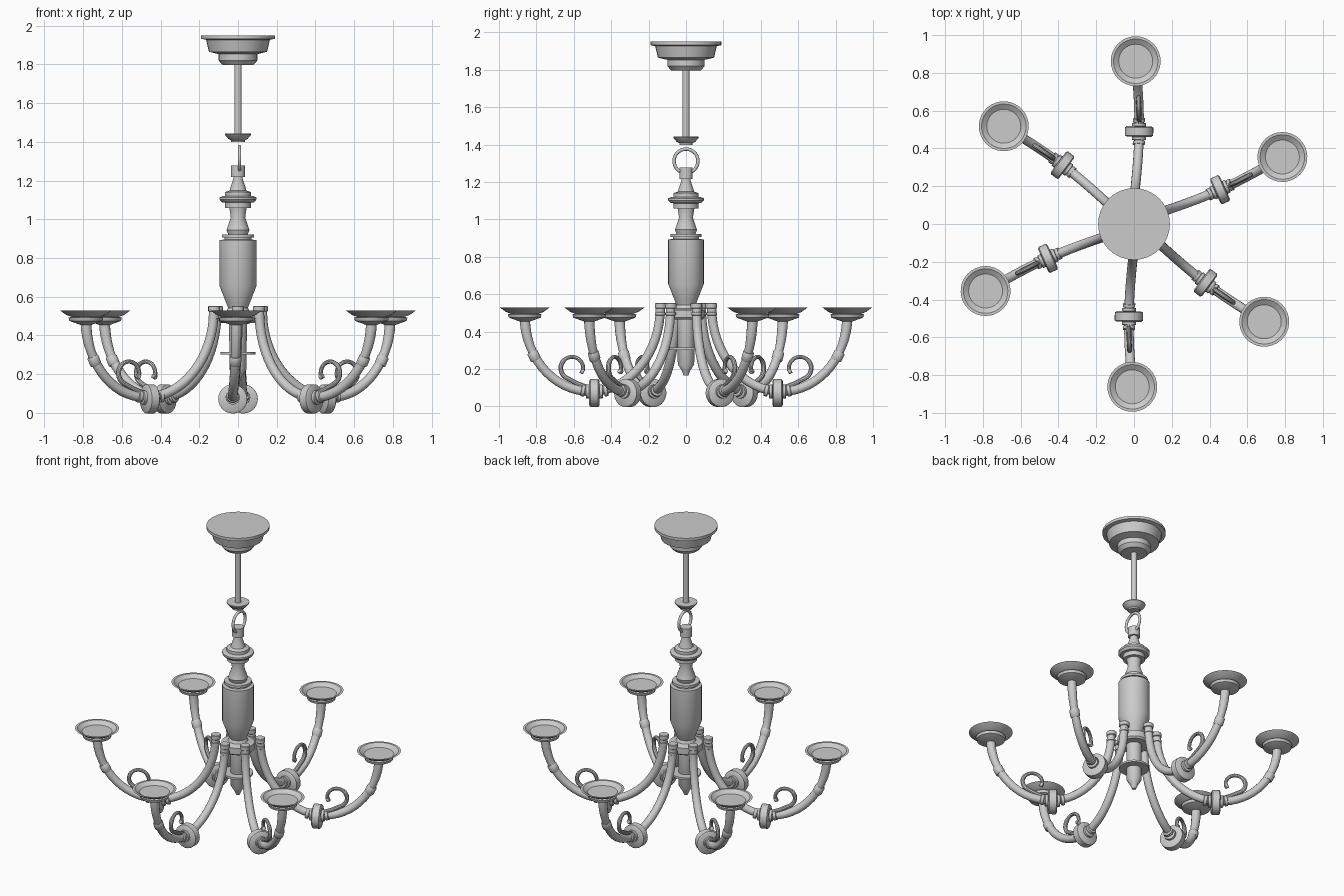
import bpy, bmesh, math
from mathutils import Vector

if "Cube" in bpy.data.objects:
    bpy.data.objects.remove(bpy.data.objects["Cube"])

TAU = 2 * math.pi
DISH_R = 0.862   # distance of the dishes from the axis
WHEEL_R = 0.49   # distance of the wheels from the axis


def skin(name, rings):
    # closed, smooth-shaded surface through equal rings of points
    bm = bmesh.new()
    loops = [[bm.verts.new(p) for p in ring] for ring in rings]
    n = len(loops[0])
    for a, b in zip(loops, loops[1:]):
        for i in range(n):
            j = (i + 1) % n
            bm.faces.new((a[i], a[j], b[j], b[i]))
    bm.faces.new(loops[0])
    bm.faces.new(loops[-1])
    bmesh.ops.recalc_face_normals(bm, faces=bm.faces)
    me = bpy.data.meshes.new(name)
    bm.to_mesh(me)
    bm.free()
    ob = bpy.data.objects.new(name, me)
    bpy.context.collection.objects.link(ob)
    bpy.ops.object.select_all(action='DESELECT')
    ob.select_set(True)
    bpy.context.view_layer.objects.active = ob
    bpy.ops.object.shade_smooth_by_angle(angle=math.radians(35))
    return ob


def lathe(name, profile, x=0, sides=32):
    return skin(name, [[(x + r * math.cos(TAU * i / sides), r * math.sin(TAU * i / sides), z)
                        for i in range(sides)] for r, z in profile])


def bow(r):
    # slight sideways sweep of every arm
    return -0.022 * math.sin(math.pi * (r - 0.14) / 0.72)


def sweep(name, path, radii, sides=14):
    # round tube along a path of (r, z) points in the arm's plane
    rings = []
    for k, (p, rad) in enumerate(zip(path, radii)):
        d = (path[min(k + 1, len(path) - 1)] - path[max(k - 1, 0)]).normalized()
        up = Vector((d.y, 0, -d.x))
        c = Vector((p.x, bow(p.x), p.y))
        rings.append([c + rad * (Vector((0, math.cos(TAU * i / sides), 0)) + up * math.sin(TAU * i / sides))
                      for i in range(sides)])
    return skin(name, rings)


def arc(cx, cz, a, b, start, end, steps):
    angles = [math.radians(start + (end - start) * k / steps) for k in range(steps + 1)]
    return [Vector((cx + a * math.cos(t), cz + b * math.sin(t))) for t in angles]


def bead(name, centre, direction, length, radius, sides=18):
    # short collar with eased edges
    d = Vector(direction).normalized() * length
    path = [Vector(centre) + d * t for t in (-.5, -.38, .38, .5)]
    return sweep(name, path, [radius * s for s in (.87, 1, 1, .87)], sides)


# Ceiling canopy, rod and its flared cup
lathe("ceiling_canopy", [(.08, 1.797), (.1, 1.82), (.1, 1.853), (.15, 1.865), (.165, 1.927), (.19, 1.932), (.19, 1.95)])
lathe("hanging_rod", [(.019, 1.42), (.019, 1.81)])
lathe("rod_cup", [(.036, 1.398), (.036, 1.408), (.05, 1.415), (.068, 1.437), (.068, 1.442)])

# Hanging ring
bpy.ops.mesh.primitive_torus_add(major_radius=.064, minor_radius=.009, major_segments=32, minor_segments=10,
                                 location=(.008, 0, 1.312), rotation=(0, math.pi / 2, 0))
bpy.context.object.name = "hanging_ring"
bpy.ops.object.shade_smooth()

# Turned central column
lathe("ring_socket", [(.036, 1.217), (.036, 1.277)])
lathe("column_cap", [(.068, 1.115), (.068, 1.14), (.044, 1.148), (.024, 1.21), (.024, 1.22)])
lathe("upper_collar", [(.066, 1.058), (.066, 1.086), (.083, 1.088), (.095, 1.102), (.095, 1.113), (.076, 1.12)])
lathe("column_neck", [(.05, .92), (.059, .945), (.037, 1.01), (.045, 1.06)])
lathe("body_rim", [(.083, .906), (.083, .922)])
lathe("column_body", [(.05, .54), (.062, .57), (.095, .655), (.095, .893), (.07, .895), (.07, .907)])
lathe("arm_hub", [(.09, .465), (.1, .475), (.1, .515), (.06, .525), (.05, .545)])
lathe("lower_plate", [(.09, .302), (.09, .315)])
lathe("bottom_finial", [(.012, .165), (.022, .19), (.044, .225), (.046, .47)])

# One arm along +x: two quarter ellipses meeting at the bottom
tube = arc(.51, .53, .373, .45, 180, 270, 16) + arc(.51, .48, DISH_R - .51, .4, 276, 360, 14)
scroll = [Vector((.52, .1)), Vector((.58, .122))] + arc(.61, .205, .06, .06, -60, 195, 18)
arm = [
    sweep("arm_tube", tube, [.025] * 26 + [.024, .024, .026, .027, .028, .028]),
    bead("arm_top_knob", (.135, .538), (0, 1), .03, .031),
    bead("arm_top_ring", (.138, .495), (0, 1), .018, .028),
    bead("arm_wheel", (WHEEL_R, .072), (1, 0), .055, .075, 28),
    sweep("arm_scroll", scroll, [.013] * 10 + [.011] * 11, 10),
    bead("scroll_tip", (.555, .188), (1, .5), .02, .014),
    bead("arm_bead", (.812, .27), (1, 2), .05, .03),
    lathe("candle_dish", [(.03, .455), (.085, .475), (.09, .492), (.074, .496), (.1, .505), (.132, .528),
                          (.118, .528), (.09, .508)], DISH_R),
]
for side in (-1, 1):
    arm.append(bead("wheel_collar", (WHEEL_R + side * .036, .08), (1, 0), .02, .037))
    arm.append(bead("arm_collar", (WHEEL_R + side * .06, .085), (1, side * .2), .022, .032))

# Six arms around the hub, in unevenly spaced opposite pairs
for k in range(6):
    turn = (89.4, 24.3, -36.9)[k % 3] + 180 * (k // 3)
    for part in arm:
        ob = part
        if k:
            ob = part.copy()
            ob.name = f"{part.name}_{k + 1}"
            bpy.context.collection.objects.link(ob)
        ob.rotation_euler.z = math.radians(turn)
